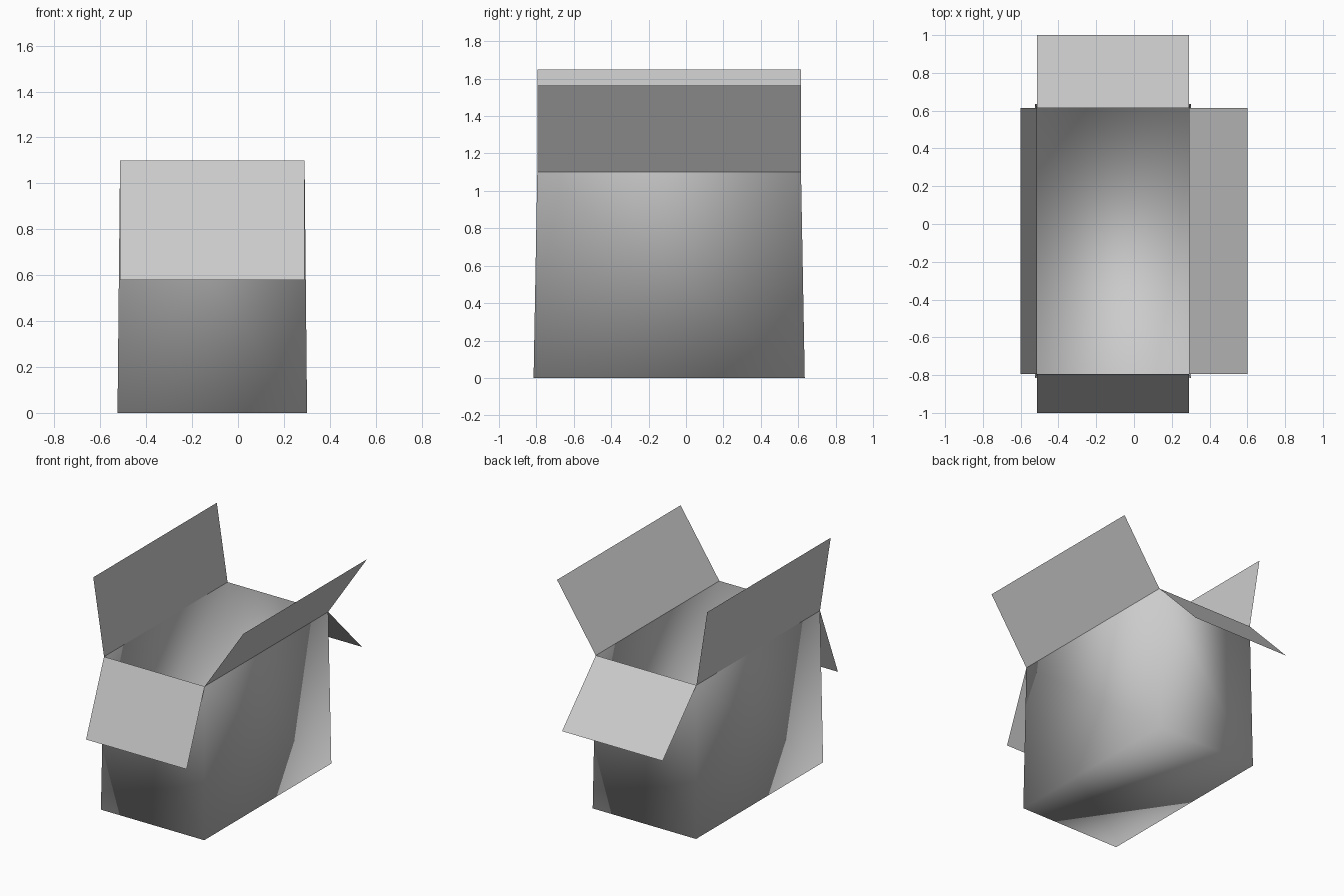
import bpy
import bmesh
from mathutils import Vector

if "Cube" in bpy.data.objects:
    bpy.data.objects.remove(bpy.data.objects["Cube"], do_unlink=True)

# Plain card material
card = bpy.data.materials.new("plain_card_grey")
card.use_nodes = True
colour = (0.6, 0.6, 0.6, 1)
card.diffuse_color = colour
card.node_tree.nodes["Principled BSDF"].inputs["Base Color"].default_value = colour

RIM = 1.1
CENTRE = Vector((-0.112, -0.09, 0))
BASE_HALF = (0.413, 0.725)
TOP_HALF = (0.402, 0.705)


def finish(name, bm, smooth=False):
    mesh = bpy.data.meshes.new(name)
    bm.to_mesh(mesh)
    bm.free()
    mesh.materials.append(card)
    for poly in mesh.polygons:
        poly.use_smooth = smooth
    obj = bpy.data.objects.new(name, mesh)
    bpy.context.collection.objects.link(obj)
    return obj


# Open box body: a slightly tapered thin shell with soft shading
bm = bmesh.new()
bmesh.ops.create_cube(bm, size=2)
lid = [f for f in bm.faces if f.normal.z > 0.9]
bmesh.ops.delete(bm, geom=lid, context="FACES_ONLY")
for v in bm.verts:
    top = v.co.z > 0
    half = TOP_HALF if top else BASE_HALF
    v.co = CENTRE + Vector((v.co.x * half[0], v.co.y * half[1], RIM if top else 0))
finish("box_body", bm, smooth=True)


def flap(name, start, end, swing):
    """Thin panel hinged on the rim from start to end, opened by swing."""
    a, b = (Vector((x, y, RIM)) for x, y in (start, end))
    out = Vector(swing)
    bm = bmesh.new()
    bm.faces.new([bm.verts.new(p) for p in (a, b, b + out, a + out)])
    finish(name, bm)


# Four open flaps, listed so that each one faces up or outward
left, right = CENTRE.x + TOP_HALF[0], CENTRE.x - TOP_HALF[0]
front, back = CENTRE.y - TOP_HALF[1], CENTRE.y + TOP_HALF[1]
flap("front_flap", (left, front), (right, front), (0, -1 - front, -0.52))
flap("back_flap", (right, back), (left, back), (0, 1 - back, -0.40))
flap("left_flap", (left, back), (left, front), (0.6 - left, 0, 0.463))
flap("right_flap", (right, front), (right, back), (-0.6 - right, 0, 0.55))
